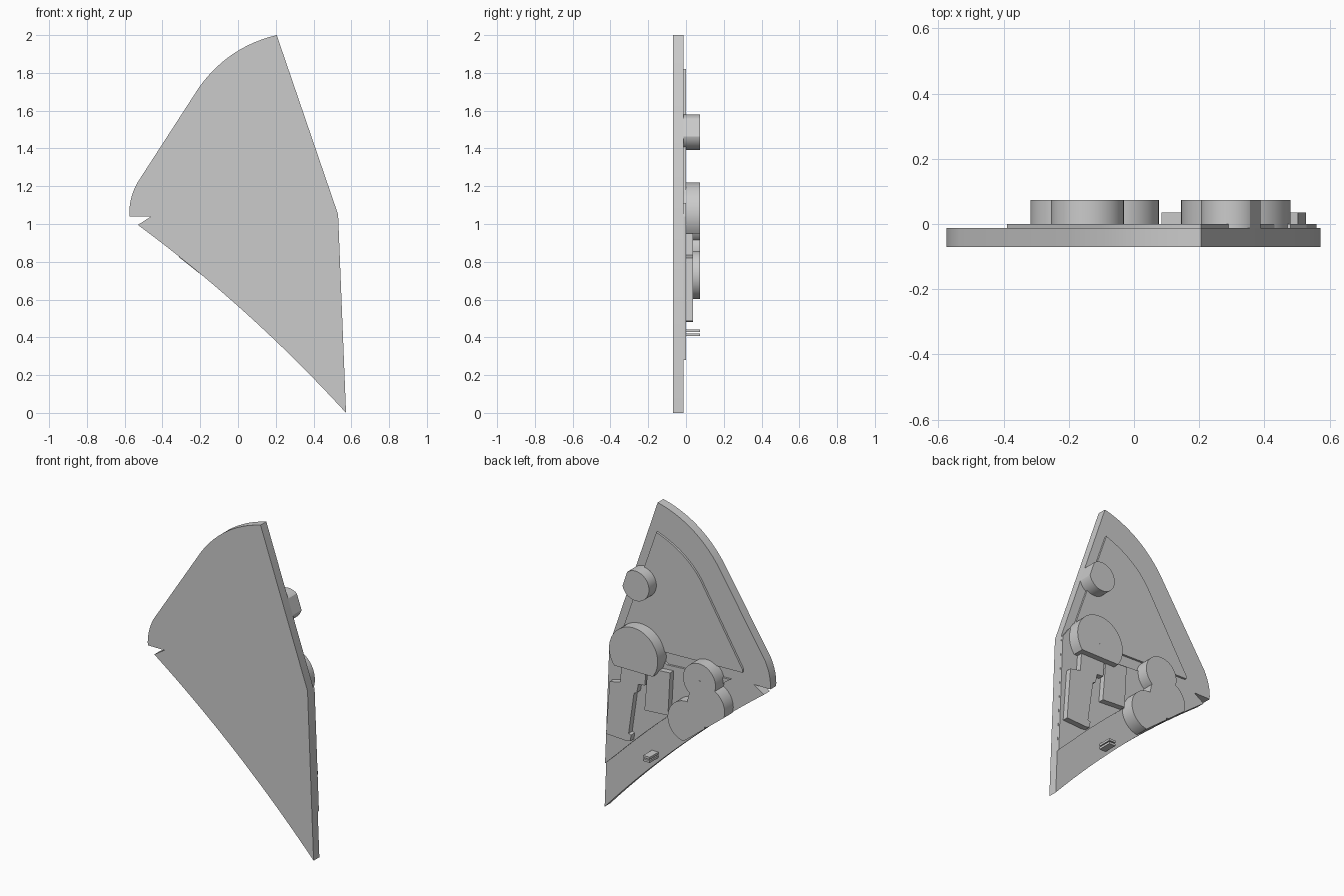
import bpy, bmesh
from math import cos, sin, tau, radians

old = bpy.data.objects.get("Cube")
if old:
    bpy.data.objects.remove(old)

grey = bpy.data.materials.new("plain grey")
grey.use_nodes = True
grey.diffuse_color = (0.6, 0.6, 0.6, 1)
grey.node_tree.nodes["Principled BSDF"].inputs["Base Color"].default_value = (0.6, 0.6, 0.6, 1)

BACK, PANEL, LOW, HIGH = -0.013, 0.0, 0.036, 0.073


def slab(name, outline, y0, y1):
    """Extrude an (x, z) outline from y0 to y1."""
    bm = bmesh.new()
    face = bm.faces.new([bm.verts.new((x, y0, z)) for x, z in outline])
    top = bmesh.ops.extrude_face_region(bm, geom=[face])["geom"]
    bmesh.ops.translate(bm, vec=(0, y1 - y0, 0),
                        verts=[v for v in top if isinstance(v, bmesh.types.BMVert)])
    bmesh.ops.recalc_face_normals(bm, faces=bm.faces)
    mesh = bpy.data.meshes.new(name)
    bm.to_mesh(mesh)
    bm.free()
    mesh.materials.append(grey)
    obj = bpy.data.objects.new(name, mesh)
    bpy.context.collection.objects.link(obj)
    return obj


def circle(cx, cz, r, n=48):
    return [(cx + r * cos(tau * i / n), cz + r * sin(tau * i / n)) for i in range(n)]


def clip(poly, a, b):
    """Keep the part of a convex outline to the left of the line a to b."""
    def side(p):
        return (b[0] - a[0]) * (p[1] - a[1]) - (b[1] - a[1]) * (p[0] - a[0])
    out = []
    for p, q in zip(poly, poly[1:] + poly[:1]):
        sp, sq = side(p), side(q)
        if sp >= 0:
            out.append(p)
        if sp * sq < 0:
            t = sp / (sp - sq)
            out.append((p[0] + t * (q[0] - p[0]), p[1] + t * (q[1] - p[1])))
    return out


def curve(a, c, b, n=12):
    """Quadratic curve from a to b pulled toward c."""
    return [tuple((1 - t) ** 2 * p + 2 * t * (1 - t) * q + t * t * r
                  for p, q, r in zip(a, c, b)) for t in [i / n for i in range(n + 1)]]


def smooth(obj):
    bpy.ops.object.select_all(action="DESELECT")
    obj.select_set(True)
    bpy.context.view_layer.objects.active = obj
    bpy.ops.object.shade_smooth_by_angle(angle=radians(25))


def join_solid(base, others):
    """Fuse overlapping solids into the first one."""
    bpy.context.view_layer.objects.active = base
    for other in others:
        mod = base.modifiers.new("fuse", "BOOLEAN")
        mod.operation, mod.solver, mod.object = "UNION", "EXACT", other
        bpy.ops.object.modifier_apply(modifier=mod.name)
        bpy.data.objects.remove(other)
    return base


# Main plate: straight right side, rounded crown, notch and bowed lower edge
TIP, ELBOW, CROWN = (0.572, 0.0), (0.53, 1.05), (0.205, 2.0)
plate = slab("main_plate", [TIP, ELBOW]
             + curve(CROWN, (-0.05, 1.94), (-0.205, 1.725))
             + curve((-0.535, 1.215), (-0.58, 1.13), (-0.575, 1.04), 8)
             + [(-0.46, 1.04)]
             + curve((-0.53, 0.995), (0.06, 0.56), TIP, 16)[:-1], -0.07, BACK)
smooth(plate)

# Thin raised panels on the back
smooth(slab("upper_panel", [(0.46, 1.09), (0.205, 1.82)]
            + curve((0.195, 1.815), (0.0, 1.745), (-0.1, 1.6), 10)
            + [(-0.39, 1.12), (-0.39, 1.1), (0.137, 1.085)], BACK, PANEL))
smooth(slab("lower_panel", [(0.56, 0.28), (0.53, 1.04), (0.48, 1.11), (0.2, 1.06), (0.13, 1.01)]
            + curve((-0.307, 1.035), (0.15, 0.7), (0.555, 0.28), 12)[:-1], BACK, PANEL))

# Round bosses, trimmed where they meet the plate edges
smooth(slab("edge_boss", clip(circle(0.298, 1.486, 0.093), ELBOW, CROWN), BACK, HIGH))
smooth(slab("large_boss", clip(circle(0.313, 1.052, 0.168), (-1, 0.95), (1, 0.95)), BACK, HIGH))

low_a, low_b = (-0.53, 0.995), (0.0, 0.578)
cluster = [slab("boss_cluster", circle(-0.143, 1.005, 0.112), BACK, HIGH)]
for cx, cz in ((-0.052, 0.73), (-0.19, 0.86)):
    cluster.append(slab("boss", clip(circle(cx, cz, 0.128), low_a, low_b), BACK, HIGH))
smooth(join_solid(cluster[0], cluster[1:]))

# Small centre pins
for name, cx, cz, r in (("large_pin", 0.313, 1.036, 0.004), ("cluster_pin", -0.145, 1.002, 0.01)):
    slab(name, circle(cx, cz, r, 12), HIGH, HIGH + 0.001)

# Low blocks below the large boss
slab("stepped_block", [(0.528, 0.487), (0.503, 0.82), (0.43, 0.835), (0.42, 0.97), (0.25, 0.97),
                       (0.26, 0.86), (0.305, 0.855), (0.315, 0.8), (0.335, 0.79), (0.372, 0.53),
                       (0.355, 0.525), (0.36, 0.485), (0.39, 0.48)], BACK, LOW)
slab("plain_block", [(0.262, 0.705), (0.24, 0.975), (0.085, 0.985), (0.1, 0.715)], BACK, LOW)

# Pair of small bars near the lower edge
for z in (0.406, 0.427):
    slab("latch_bar", [(0.2, z), (0.245, z), (0.245, z + 0.014), (0.2, z + 0.014)], BACK, HIGH)
